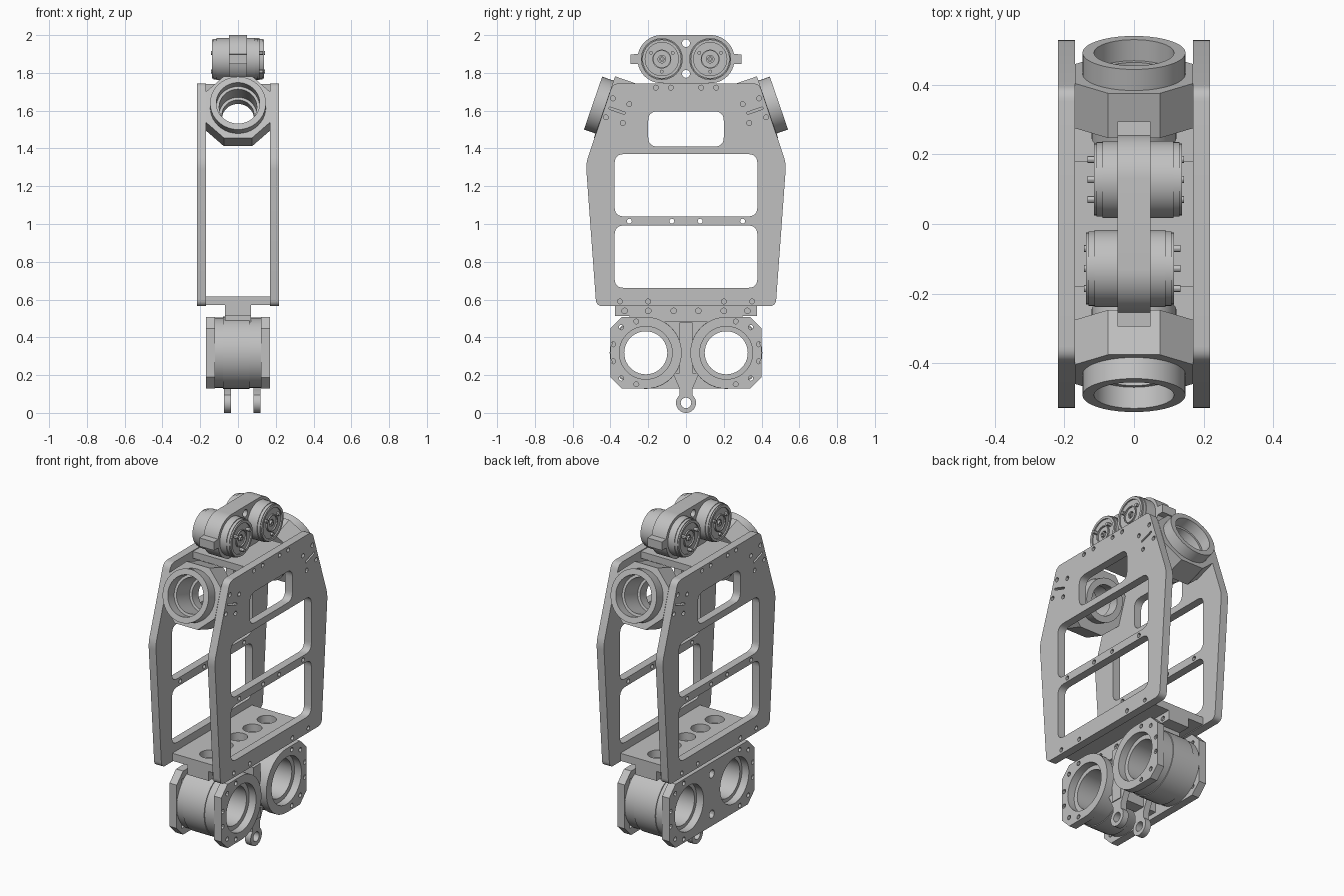
import bpy, bmesh
from math import cos, sin, radians
from mathutils import Matrix, Vector

old = bpy.data.objects.get("Cube")
if old:
    bpy.data.objects.remove(old)

grey = bpy.data.materials.new("machined grey")
grey.use_nodes = True
grey.diffuse_color = (0.53, 0.53, 0.53, 1)
grey.node_tree.nodes["Principled BSDF"].inputs["Base Color"].default_value = (0.53, 0.53, 0.53, 1)

parts = []
FLAT = Matrix.Identity(4)
# Profile drawn in (y, z), thickness along x
SIDE = Matrix(((0, 0, 1, 0), (1, 0, 0, 0), (0, 1, 0, 0), (0, 0, 0, 1)))


def arc(cu, cv, r, a0=0, a1=360, n=40):
    return [(cu + r * cos(radians(a0 + (a1 - a0) * i / n)),
             cv + r * sin(radians(a0 + (a1 - a0) * i / n))) for i in range(n + 1)]


def circle(cu, cv, r, n=40):
    return arc(cu, cv, r, n=n)[:-1]


def bolt(cu, cv, r=0.015):
    return circle(cu, cv, r, 12)


def rect(u, v, cu=0, cv=0):
    return [(cu - u, cv - v), (cu + u, cv - v), (cu + u, cv + v), (cu - u, cv + v)]


def rounded(points, r, n=6):
    out = []
    for i, p in enumerate(points):
        p = Vector(p)
        a = p + (Vector(points[i - 1]) - p).normalized() * r
        b = p + (Vector(points[(i + 1) % len(points)]) - p).normalized() * r
        for k in range(n + 1):
            t = k / n
            out.append(tuple(a * (1 - t) ** 2 + p * 2 * t * (1 - t) + b * t * t))
    return out


def slot(cu, cv, length, r, angle=0):
    pts = arc(length / 2, 0, r, -90, 90, 6) + arc(-length / 2, 0, r, 90, 270, 6)
    c, s = cos(angle), sin(angle)
    return [(cu + u * c - v * s, cv + u * s + v * c) for u, v in pts]


def extrude(name, loops, w0, w1, frame=SIDE):
    """Solid from an outline and hole loops, between two depths of the frame."""
    curve = bpy.data.curves.new(name, 'CURVE')
    curve.dimensions = '2D'
    curve.fill_mode = 'BOTH'
    curve.extrude = abs(w1 - w0) / 2
    for loop in loops:
        spline = curve.splines.new('POLY')
        spline.points.add(len(loop) - 1)
        for point, (u, v) in zip(spline.points, loop):
            point.co = (u, v, 0, 1)
        spline.use_cyclic_u = True
    temp = bpy.data.objects.new(name + "_profile", curve)
    bpy.context.collection.objects.link(temp)
    graph = bpy.context.evaluated_depsgraph_get()
    mesh = bpy.data.meshes.new_from_object(temp.evaluated_get(graph))
    bpy.data.objects.remove(temp)
    bpy.data.curves.remove(curve)
    bm = bmesh.new()
    bm.from_mesh(mesh)
    bmesh.ops.remove_doubles(bm, verts=bm.verts, dist=1e-5)
    bmesh.ops.recalc_face_normals(bm, faces=bm.faces)
    bm.to_mesh(mesh)
    bm.free()
    mesh.transform(frame @ Matrix.Translation((0, 0, (w0 + w1) / 2)))
    mesh.name = name
    mesh.materials.clear()
    mesh.materials.append(grey)
    obj = bpy.data.objects.new(name, mesh)
    bpy.context.collection.objects.link(obj)
    parts.append(obj)
    return obj


def ring(name, cu, cv, r, bore, w0, w1, frame=SIDE):
    return extrude(name, [circle(cu, cv, r), circle(cu, cv, bore)], w0, w1, frame)


# Side frames with windows, bolt holes and tilted slots
half = [(0.475, 0.565), (0.53, 1.32), (0.387, 1.745)]
outline = half + [(-y, z) for y, z in reversed(half)]
loops = [rounded(outline, 0.035),
         rounded(rect(0.20, 0.093, 0, 1.503), 0.05),
         rounded(rect(0.378, 0.165, 0, 1.205), 0.05),
         rounded(rect(0.378, 0.165, 0, 0.827), 0.05)]
for s in (-1, 1):
    for y, z in [(0.16, 1.722), (0.08, 1.722), (0.3, 1.015), (0.075, 1.015), (0.35, 0.59),
                 (0.2, 0.59), (0.387, 1.665), (0.30, 1.635), (0.424, 1.565), (0.335, 1.535)]:
        loops.append(bolt(s * y, z, 0.013))
    loops.append(slot(s * 0.365, 1.60, 0.08, 0.006, s * radians(19)))
extrude("side_frame_left", loops, 0.17, 0.218)
extrude("side_frame_right", loops, -0.218, -0.17)

# Cross plates
holes = [circle(0, 0.135 * i, 0.052) for i in range(-2, 3)]
extrude("bottom_plate", [rect(0.17, 0.375)] + holes, 0.57, 0.615, FLAT)
extrude("top_plate", [rect(0.17, 0.18)], 1.70, 1.74, FLAT)
bar_holes = [bolt(s * y, 0.54) for s in (-1, 1) for y in (0.065, 0.2, 0.325)]
for d, side in ((-1, "right"), (1, "left")):
    extrude("lower_mount_face_" + side, [rect(0.375, 0.028, 0, 0.542)] + bar_holes, d * 0.055, d * 0.07)
extrude("lower_mount_core", [rect(0.375, 0.028, 0, 0.542)], -0.056, 0.056)
extrude("lower_mount_neck", [rect(0.3, 0.02, 0, 0.50)], -0.07, 0.07)

# Tilted ring housings at the front and back
for s, end in ((-1, "front"), (1, "back")):
    t = radians(19)
    w = Vector((0, s * cos(t), sin(t)))
    v = Vector((0, -s * sin(t), cos(t)))
    tilt = Matrix((v.cross(w), v, w)).transposed().to_4x4()
    tilt.translation = (0, s * 0.492, 1.64)
    ring(end + "_ring", 0, 0, 0.148, 0.115, -0.066, 0, tilt)
    octagon = [(0.17, -0.085), (0.17, 0.085), (0.075, 0.172), (-0.075, 0.172),
               (-0.17, 0.085), (-0.17, -0.085), (-0.075, -0.172), (0.075, -0.172)]
    extrude(end + "_ring_block", [octagon, circle(0, 0, 0.10)], -0.20, -0.064, tilt)
    ring(end + "_inner_sleeve", 0, 0, 0.122, 0.085, -0.26, -0.195, tilt)

# Lower twin tubes with flanges
TY, TZ = 0.213, 0.318
bolts = [(0.172, 0.045), (0.172, -0.045), (0.13, 0.135), (0.13, -0.135), (0.05, 0.166), (0.05, -0.166)]
for s, end in ((-1, "front"), (1, "back")):
    y = s * TY
    ring(end + "_tube", y, TZ, 0.186, 0.114, -0.125, 0.125)
    ring(end + "_tube_band", y, TZ, 0.191, 0.15, -0.08, 0.06)
    shape = arc(0, 0, 0.19, 90, 270, 24) + [(0.127, -0.19), (0.187, -0.13), (0.187, 0.13), (0.127, 0.19)]
    extrude(end + "_tube_flange", [[(y + s * u, TZ + q) for u, q in shape], circle(y, TZ, 0.14)]
            + [bolt(y + s * u, TZ + q, 0.013) for u, q in bolts], 0.123, 0.17)
long_side = [(-0.4, 0.19), (-0.34, 0.13), (0.34, 0.13), (0.4, 0.19),
             (0.4, 0.447), (0.34, 0.508), (-0.34, 0.508), (-0.4, 0.447)]
extrude("tube_back_flange", [long_side]
        + [circle(s * TY, TZ, 0.135) for s in (-1, 1)]
        + [bolt(s * (TY + u), TZ + q, 0.013) for s in (-1, 1) for u, q in bolts]
        + [bolt(0, 0.44, 0.024), bolt(0, 0.2, 0.024)], -0.17, -0.123)
extrude("tube_web", [rect(0.035, 0.16, 0, TZ)], -0.125, 0.125)

# Hanging eyelets
eyelet = arc(0, 0.053, 0.053, -230, 50, 30) + [(0.035, 0.13), (0.07, 0.21), (-0.07, 0.21), (-0.035, 0.13)]
for x0, x1, side in ((-0.075, -0.037, "right"), (0.083, 0.12, "left")):
    extrude("eyelet_" + side, [eyelet, circle(0, 0.053, 0.028, 24)], x0, x1)

# Upper twin-drum unit: body with lugs, then stepped drums
UZ = 1.873
lug = [(0.295, UZ - 0.025), (0.295, UZ + 0.025)]
body = arc(0.13, UZ, 0.127, -90, -12, 14) + lug + arc(0.13, UZ, 0.127, 12, 90, 14)
body += [(-y, z) for y, z in reversed(body)]
extrude("drum_body", [body, circle(0, 1.957, 0.021, 20), circle(0, 1.795, 0.021, 20)], -0.048, 0.048)
extrude("drum_foot", [rect(0.12, 0.012, 0, 1.748)], -0.045, 0.045)
for s in (-1, 1):
    for d in (-1, 1):
        y, reach = s * 0.128, 0.138 if s == d else 0.115
        name = ("back" if s > 0 else "front") + ("_left" if d > 0 else "_right")
        ring(name + "_drum", y, UZ, 0.111, 0.02, d * 0.046, d * (reach - 0.025))
        ring(name + "_drum_step", y, UZ, 0.107, 0.02, d * (reach - 0.026), d * (reach - 0.008))
        ring(name + "_drum_rim", y, UZ, 0.103, 0.088, d * (reach - 0.009), d * reach)
        ring(name + "_drum_hub", y, UZ, 0.05, 0.044, d * (reach - 0.009), d * reach)
        ring(name + "_drum_pin", y, UZ, 0.014, 0.006, d * (reach - 0.04), d * reach)
        # Long studs on the shallow drums, short ones on the deep drums
        tip = reach + (0.006 if s == d else 0.018)
        for a in (30, 150, 270):
            stud = bolt(y + 0.066 * cos(radians(a)), UZ + 0.066 * sin(radians(a)), 0.01)
            extrude(name + "_stud", [stud], d * (reach - 0.009), d * tip)

# Smooth round walls, keep hard edges
bpy.ops.object.select_all(action='DESELECT')
for obj in parts:
    obj.select_set(True)
bpy.context.view_layer.objects.active = parts[0]
bpy.ops.object.shade_smooth_by_angle(angle=radians(30))
